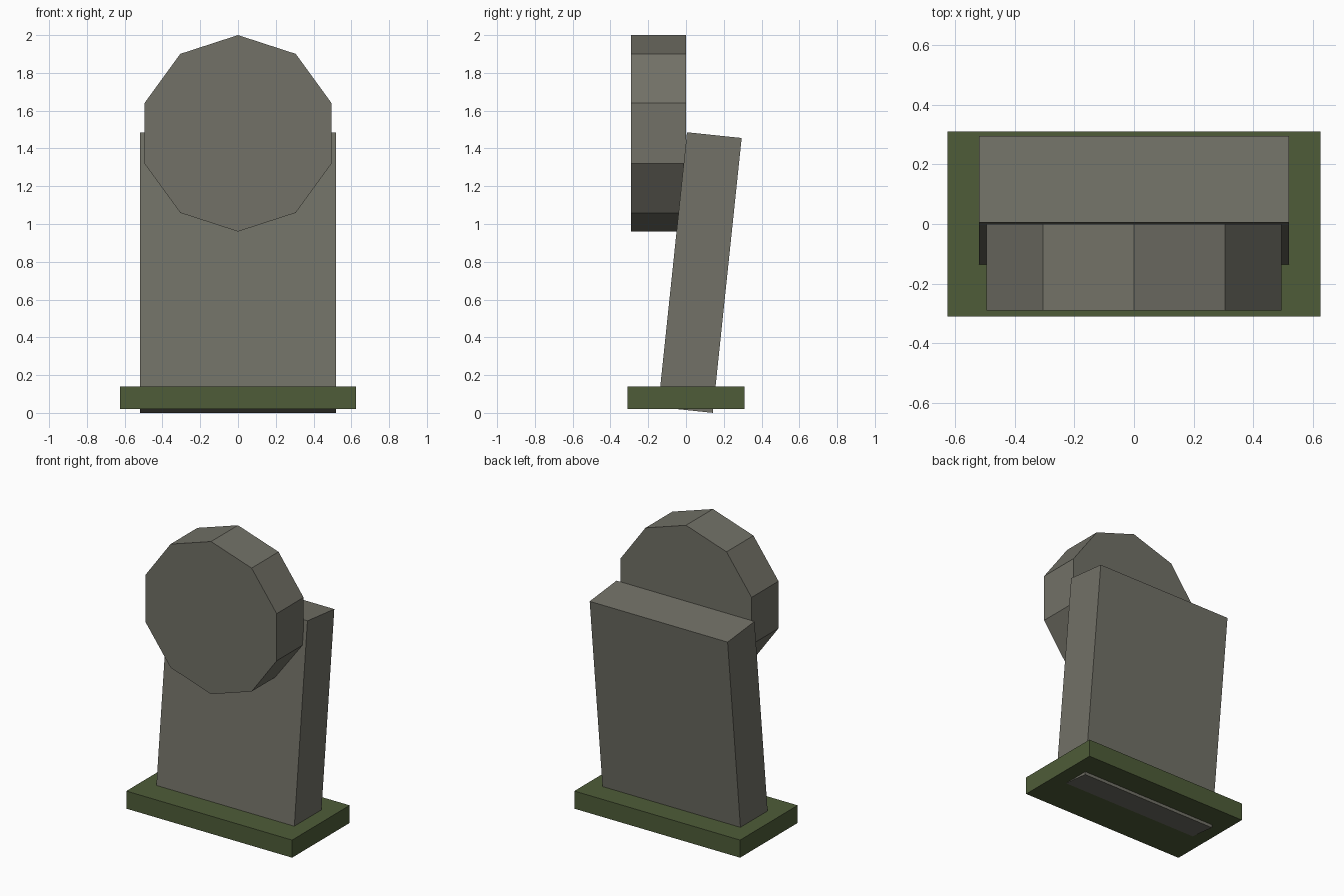
import bpy
from math import radians

old = bpy.data.objects.get("Cube")
if old:
    bpy.data.objects.remove(old, do_unlink=True)


def make_material(name, colour):
    mat = bpy.data.materials.new(name)
    mat.use_nodes = True
    mat.diffuse_color = (*colour, 1)
    mat.node_tree.nodes["Principled BSDF"].inputs["Base Color"].default_value = (*colour, 1)
    return mat


def finish(name, mat):
    obj = bpy.context.object
    obj.name = obj.data.name = name
    obj.data.materials.append(mat)
    return obj


def add_box(name, size, centre, mat, tilt=0):
    bpy.ops.mesh.primitive_cube_add(size=1, location=centre, rotation=(tilt, 0, 0))
    obj = finish(name, mat)
    obj.scale = size
    return obj


stone = make_material("weathered grey stone", (0.168, 0.165, 0.135))
moss = make_material("mossy green", (0.077, 0.107, 0.040))

# Mossy ground plinth
add_box("plinth", (1.25, 0.62, 0.12), (0, 0, 0.08), moss)

# Slab leaning backwards, its lower edge poking through the plinth
add_box("leaning_slab", (1.04, 0.291, 1.463), (0, 0.0735, 0.743), stone, radians(-6))

# Ten-sided disc in front of the top of the slab, one corner straight up
bpy.ops.mesh.primitive_cylinder_add(vertices=10, radius=0.52, depth=0.29,
                                    location=(0, -0.145, 1.48),
                                    rotation=(radians(90), 0, 0))
finish("round_head", stone)
